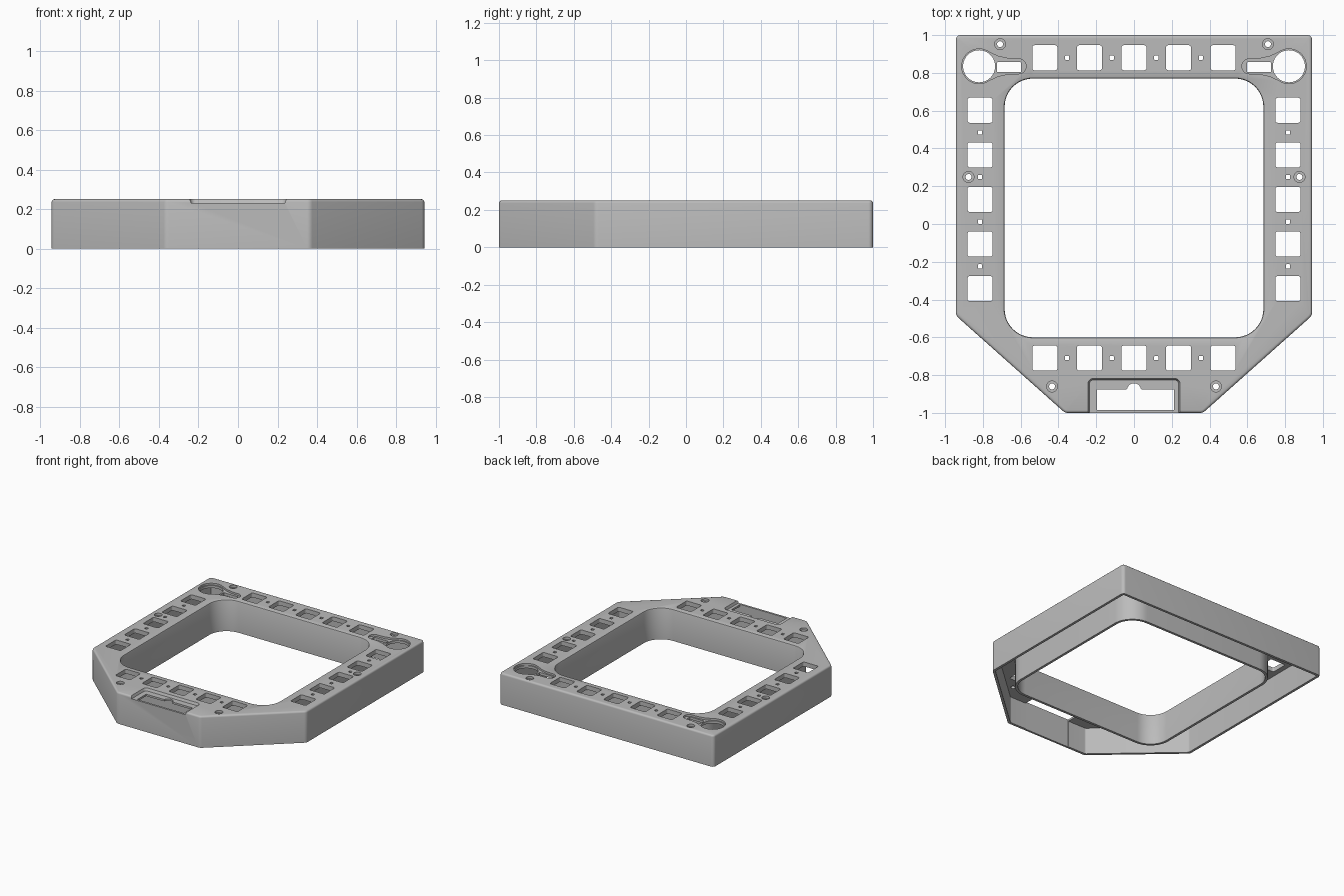
import bpy, bmesh
from math import sin, cos, radians, tan
from mathutils import Vector

cube = bpy.data.objects.get("Cube")
if cube:
    bpy.data.objects.remove(cube, do_unlink=True)

HEIGHT, PLATE, WALL = 0.25, 0.035, 0.02


def arc(cx, cy, r, a0, a1, n):
    return [Vector((cx + r * cos(radians(a0 + (a1 - a0) * i / n)),
                    cy + r * sin(radians(a0 + (a1 - a0) * i / n)))) for i in range(n + 1)]


def circle(cx, cy, r, n=32):
    return arc(cx, cy, r, 0, 360, n)[:-1]


def fillet(corners, radii, n=6):
    """Round every corner of a counter-clockwise polygon."""
    pts, out = [Vector(c) for c in corners], []
    for i, (p, r) in enumerate(zip(pts, radii)):
        u = (pts[i - 1] - p).normalized()
        v = (pts[(i + 1) % len(pts)] - p).normalized()
        half = u.angle(v) / 2
        center = p + (u + v).normalized() * (r / sin(half))
        a = (p + u * (r / tan(half)) - center).normalized()
        b = (p + v * (r / tan(half)) - center).normalized()
        out += [center + a.slerp(b, k / n) * r for k in range(n + 1)]
    return out


def rect(x0, x1, y0, y1, r, n=6):
    return fillet([(x0, y0), (x1, y0), (x1, y1), (x0, y1)], [r] * 4, n)


def offset(pts, d):
    """Grow (or shrink) a counter-clockwise outline."""
    out = []
    for i, p in enumerate(pts):
        e1 = (p - pts[i - 1]).normalized()
        e2 = (pts[(i + 1) % len(pts)] - p).normalized()
        n1, n2 = Vector((e1.y, -e1.x)), Vector((e2.y, -e2.x))
        out.append(p + (n1 + n2) * (d / (1 + n1.dot(n2))))
    return out


def loft(bm, rings):
    """Closed solid through (outline, z) rings."""
    loops = [[bm.verts.new((p.x, p.y, z)) for p in pts] for pts, z in rings]
    bm.faces.new(loops[0][::-1])
    bm.faces.new(loops[-1])
    for low, high in zip(loops, loops[1:]):
        for i in range(len(low)):
            j = (i + 1) % len(low)
            bm.faces.new((low[i], low[j], high[j], high[i]))


def make(name, bm, helper=True):
    bmesh.ops.recalc_face_normals(bm, faces=bm.faces)
    mesh = bpy.data.meshes.new(name)
    bm.to_mesh(mesh)
    bm.free()
    ob = bpy.data.objects.new(name, mesh)
    bpy.context.collection.objects.link(ob)
    ob.hide_render = helper
    return ob


grey = bpy.data.materials.new("plain grey")
grey.use_nodes = True
COLOUR = (0.5, 0.5, 0.5, 1)
grey.diffuse_color = COLOUR
grey.node_tree.nodes["Principled BSDF"].inputs["Base Color"].default_value = COLOUR

# Outer body: square frame with a tapered front and a rounded top edge
outline = fillet([(-0.365, -1), (0.365, -1), (0.943, -0.485), (0.943, 1), (-0.943, 1), (-0.943, -0.485)],
                 [0.04, 0.04, 0.04, 0.025, 0.025, 0.04])
bm = bmesh.new()
R = 0.014
loft(bm, [(outline, 0)] + [(offset(outline, -R * (1 - cos(radians(a)))), HEIGHT - R + R * sin(radians(a)))
                           for a in (0, 30, 60, 90)])
frame = make("frame", bm, helper=False)
frame.data.materials.append(grey)

# Hollow underside
bm = bmesh.new()
loft(bm, [(offset(outline, -WALL), -0.1), (offset(outline, -WALL), HEIGHT - PLATE)])
hollow = make("hollow_cutter", bm)

# Wall around the central opening
opening = rect(-0.685, 0.685, -0.6, 0.77, 0.15, 12)
bm = bmesh.new()
loft(bm, [(offset(opening, WALL), 0), (offset(opening, WALL), HEIGHT - PLATE / 2)])
sleeve = make("sleeve", bm)

# Shallow recesses: latch notch, keyhole pockets, screw seats
recess = bmesh.new()
notch = rect(-0.236, 0.236, -1.1, -0.826, 0.02)
loft(recess, [(notch, HEIGHT - 0.02), (offset(notch, 0.012), HEIGHT + 0.01)])
neck = [Vector((0.1, 0.053)), Vector((0.15, 0.042))]
pocket = (arc(0, 0, 0.092, 55, 305, 30) + [Vector((p.x, -p.y)) for p in neck]
          + arc(0.209, 0, 0.04, -80, 80, 10) + neck[::-1])
screws = [(0.709, 0.952), (0.876, 0.249), (0.434, -0.86)]
for s in (-1, 1):
    shape = [Vector((s * (0.82 - p.x), 0.835 + p.y)) for p in pocket]
    loft(recess, [(shape, HEIGHT - 0.015), (shape, HEIGHT + 0.1)])
    for x, y in screws:
        seat = circle(s * x, y, 0.029, 24)
        loft(recess, [(seat, HEIGHT - 0.018), (seat, HEIGHT + 0.1)])
recesses = make("recess_cutter", recess)

# Through holes
holes = bmesh.new()


def through(pts):
    loft(holes, [(pts, -0.1), (pts, HEIGHT + 0.1)])


def square(x, y, size, r):
    through(rect(x - size / 2, x + size / 2, y - size / 2, y + size / 2, r, 3))


loft(holes, [(opening, -0.1), (opening, HEIGHT - 0.01), (offset(opening, 0.003), HEIGHT - 0.003),
             (offset(opening, 0.01), HEIGHT), (offset(opening, 0.01), HEIGHT + 0.1)])
STEP = 0.236
for i in range(-2, 3):
    windows = [(i * STEP, 0.88), (i * STEP, -0.71), (0.815, 0.13 + i * STEP), (-0.815, 0.13 + i * STEP)]
    for k, (x, y) in enumerate(windows):
        square(x, y, 0.133, 0.012)
        if i < 2:
            square(x + (STEP / 2 if k < 2 else 0), y + (0 if k < 2 else STEP / 2), 0.022, 0.003)
for s in (-1, 1):
    through(circle(s * 0.82, 0.835, 0.085, 40))
    through(rect(min(s * 0.725, s * 0.598), max(s * 0.725, s * 0.598), 0.804, 0.857, 0.004, 2))
    for x, y in screws:
        through(circle(s * x, y, 0.016, 20))
# Latch slot with a half-round bump
through([Vector((-0.196, -0.984)), Vector((0.212, -0.984)), Vector((0.212, -0.875))]
        + arc(0, -0.88, 0.037, 8, 172, 12) + [Vector((-0.196, -0.875))])
hole_cutter = make("hole_cutter", holes)

for tool, op in ((hollow, 'DIFFERENCE'), (sleeve, 'UNION'), (recesses, 'DIFFERENCE'), (hole_cutter, 'DIFFERENCE')):
    mod = frame.modifiers.new(tool.name, 'BOOLEAN')
    mod.operation, mod.solver, mod.object = op, 'EXACT', tool

# Apply the cuts, then drop the helpers
bpy.context.view_layer.update()
result = bpy.data.meshes.new_from_object(frame.evaluated_get(bpy.context.evaluated_depsgraph_get()))
frame.modifiers.clear()
frame.data = result
result.name = "frame"
for tool in (hollow, sleeve, recesses, hole_cutter):
    bpy.data.objects.remove(tool, do_unlink=True)
result.materials.clear()
result.materials.append(grey)
for f in result.polygons:
    f.material_index = 0

bpy.ops.object.select_all(action='DESELECT')
frame.select_set(True)
bpy.context.view_layer.objects.active = frame
bpy.ops.object.shade_smooth_by_angle(angle=radians(35))
